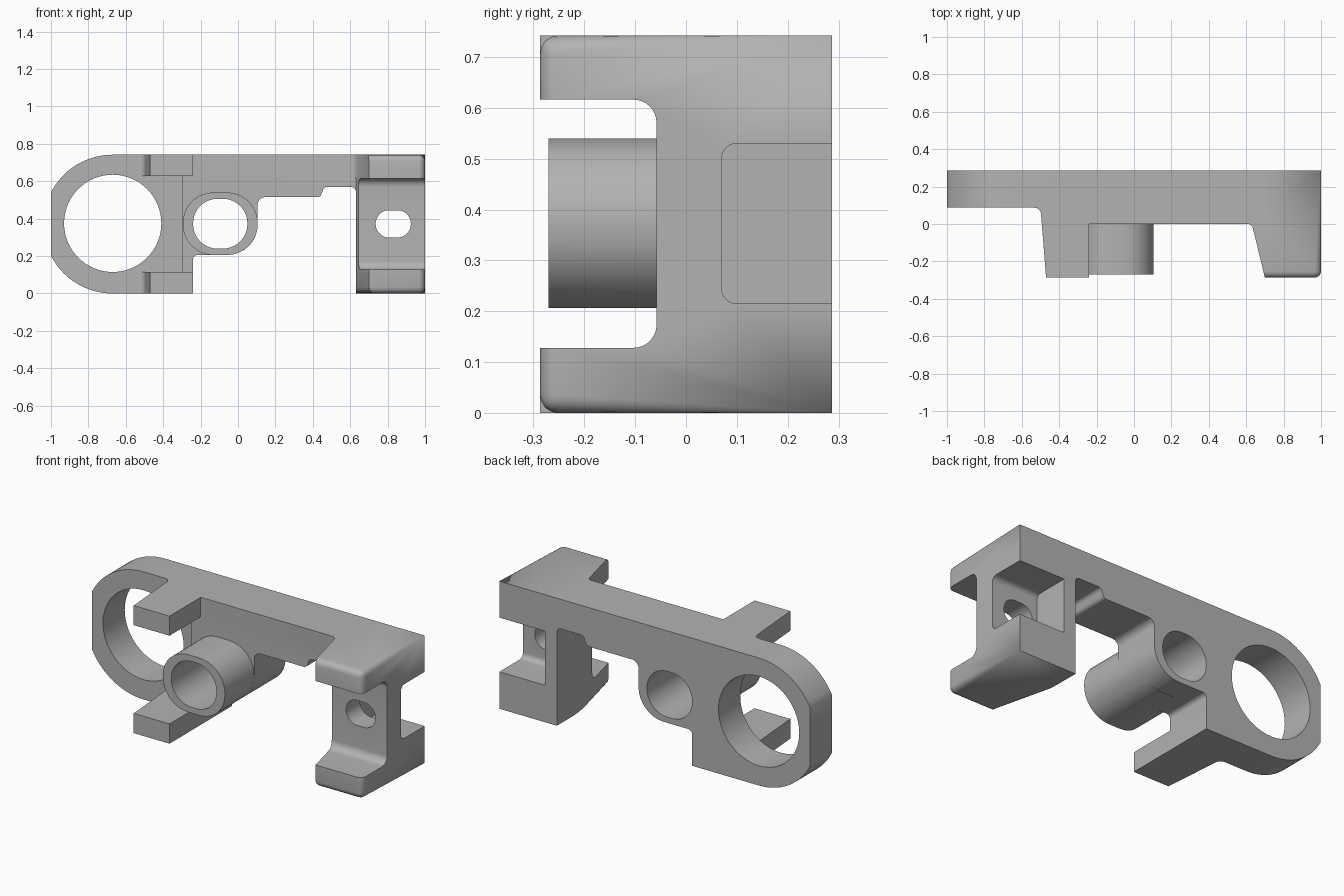
import bpy, bmesh, math
from mathutils import Vector

if "Cube" in bpy.data.objects:
    bpy.data.objects.remove(bpy.data.objects["Cube"])

H, D = 0.742, 0.287          # height, half depth

grey = bpy.data.materials.new("plain grey")
grey.diffuse_color = (0.45, 0.45, 0.45, 1)
grey.use_nodes = True
grey.node_tree.nodes["Principled BSDF"].inputs["Base Color"].default_value = grey.diffuse_color


def rounded(pts, steps=8):
    """Polygon corners (a, b, optional radius) -> list of 2D points with fillets."""
    out, n = [], len(pts)
    for i, p in enumerate(pts):
        c = Vector(p[:2])
        if len(p) < 3:
            out.append(c)
            continue
        u = (Vector(pts[i - 1][:2]) - c).normalized()
        v = (Vector(pts[(i + 1) % n][:2]) - c).normalized()
        half = u.angle(v) / 2
        t = p[2] / math.tan(half)
        centre = c + (u + v).normalized() * (p[2] / math.sin(half))
        a, b = c + u * t - centre, c + v * t - centre
        total = math.pi - 2 * half
        for k in range(steps + 1):
            f = k / steps
            out.append(centre + (a * math.sin((1 - f) * total) + b * math.sin(f * total)) / math.sin(total)
                       if abs(math.sin(total)) > 1e-6 else c)
    return out


def oval(cx, cz, rx, rz, r):
    return rounded([(cx - rx, cz - rz, r), (cx + rx, cz - rz, r),
                    (cx + rx, cz + rz, r), (cx - rx, cz + rz, r)], 10)


def prism(name, pts, axis, lo, hi, edit=None):
    """Extrude a 2D outline along an axis."""
    place = {'x': lambda a, b, h: (h, a, b), 'y': lambda a, b, h: (a, h, b),
             'z': lambda a, b, h: (a, b, h)}[axis]
    bm = bmesh.new()
    low = [bm.verts.new(place(p[0], p[1], lo)) for p in pts]
    high = [bm.verts.new(place(p[0], p[1], hi)) for p in pts]
    bm.faces.new(low)
    bm.faces.new(high[::-1])
    for i in range(len(pts)):
        j = (i + 1) % len(pts)
        bm.faces.new((low[i], high[i], high[j], low[j]))
    bmesh.ops.recalc_face_normals(bm, faces=bm.faces)
    if edit:
        edit(bm)
    me = bpy.data.meshes.new(name)
    bm.to_mesh(me)
    bm.free()
    me.materials.append(grey)
    ob = bpy.data.objects.new(name, me)
    bpy.context.collection.objects.link(ob)
    return ob


def combine(target, tool, op):
    m = target.modifiers.new(op, 'BOOLEAN')
    m.operation, m.solver, m.object = op, 'EXACT', tool
    bpy.context.view_layer.objects.active = target
    bpy.ops.object.modifier_apply(modifier=m.name)
    bpy.data.objects.remove(tool)


def soften_block(bm):
    """Round the outer front edges, fading out toward the back."""
    def wanted(e):
        a, b = (v.co for v in e.verts)
        front = a.y < -0.28 and b.y < -0.28
        vertical = abs(a.z - b.z) > 0.1
        right = a.x > 0.99 and b.x > 0.99
        slope = min(a.y, b.y) < -0.28 and max(a.y, b.y) < 0.05 and max(a.z, b.z) < 0.1
        return (front and (right or not vertical)) or (right and not vertical and max(a.y, b.y) > 0.2) and \
            min(a.y, b.y) < 0 or (slope and not right)
    bmesh.ops.bevel(bm, geom=[e for e in bm.edges if wanted(e)], offset=0.035,
                    segments=4, profile=0.5, affect='EDGES')
    for v in bm.verts:
        if v.co.y > 0.28 and v.co.x > 0.9:
            v.co.x, v.co.z = 1, (H if v.co.z > 0.3 else 0)
    bmesh.ops.remove_doubles(bm, verts=bm.verts, dist=1e-4)
    bmesh.ops.triangulate(bm, faces=[f for f in bm.faces if len(f.verts) > 4])


# ring plate: clipped circle on the left, beam on the right
cx, cz, R = -0.67, H / 2, H / 2
a0 = math.acos(-0.33 / R)
arc = [(cx + R * math.cos(t), cz + R * math.sin(t))
       for t in [math.pi / 2 + (a0 - math.pi / 2) * k / 14 for k in range(15)]]
arc += [(x, H - z) for x, z in reversed(arc)]
tail = [(-0.24, 0), (-0.24, 0.207, 0.025), (0.105, 0.207, 0.16), (0.105, 0.515, 0.04),
        (0.44, 0.515, 0.025), (0.46, 0.57, 0.025), (0.632, 0.57, 0.03),
        (0.632, 0.3), (0.69, 0.3), (0.69, H)]
bracket = prism("bracket", [Vector(p) for p in arc] + rounded(tail), 'y', 0.087, D)

# thick beam behind the tube
combine(bracket, prism("beam", rounded([(-0.3, H), (-0.3, 0)] + tail), 'y', 0.0, D), 'UNION')

# end block with notch, back pocket and oval hole
block = prism("end_block", [(0.63, D), (0.63, 0), (0.70, -D), (1, -D), (1, D)], 'z', 0, H, soften_block)
combine(block, prism("notch", rounded([(-0.5, 0.128), (-0.058, 0.128, 0.045),
                                       (-0.058, 0.616, 0.045), (-0.5, 0.616)]), 'x', 0.5, 1.2), 'DIFFERENCE')
combine(block, prism("pocket", rounded([(0.5, 0.215), (0.07, 0.215, 0.03),
                                        (0.07, 0.53, 0.03), (0.5, 0.53)]), 'x', 0.705, 1.2), 'DIFFERENCE')
combine(block, prism("slot", oval(0.83, 0.372, 0.094, 0.073, 0.072), 'y', -0.2, 0.15), 'DIFFERENCE')
combine(bracket, block, 'UNION')

# forward prongs, bottom and top
prong = rounded([(-0.56, 0.15), (-0.56, 0.087), (-0.50, 0.087, 0.035), (-0.47, -D), (-0.24, -D), (-0.24, 0.15)])
for lo, hi in ((0, 0.115), (0.628, H)):
    combine(bracket, prism("prong", prong, 'z', lo, hi), 'UNION')

# fillet where the beam meets the end block
combine(bracket, prism("fillet", rounded([(0.58, 0.05), (0.58, 0.002), (0.632, 0.002, 0.04),
                                          (0.662, -0.12), (0.69, 0.05)]), 'z', 0.62, H), 'UNION')

# tube and the through holes
combine(bracket, prism("tube", oval(-0.095, 0.373, 0.2, 0.167, 0.163), 'y', -0.27, 0.15), 'UNION')
combine(bracket, prism("bore", oval(-0.095, 0.373, 0.145, 0.133, 0.13), 'y', -0.5, 0.5), 'DIFFERENCE')
circle = [(cx + 0.26 * math.cos(2 * math.pi * k / 64), cz + 0.004 + 0.26 * math.sin(2 * math.pi * k / 64))
          for k in range(64)]
combine(bracket, prism("ring_hole", circle, 'y', -0.02, 0.5), 'DIFFERENCE')

# smooth shading with crisp edges
bpy.ops.object.select_all(action='DESELECT')
bracket.select_set(True)
bpy.context.view_layer.objects.active = bracket
bpy.ops.object.shade_smooth_by_angle(angle=math.radians(30))
